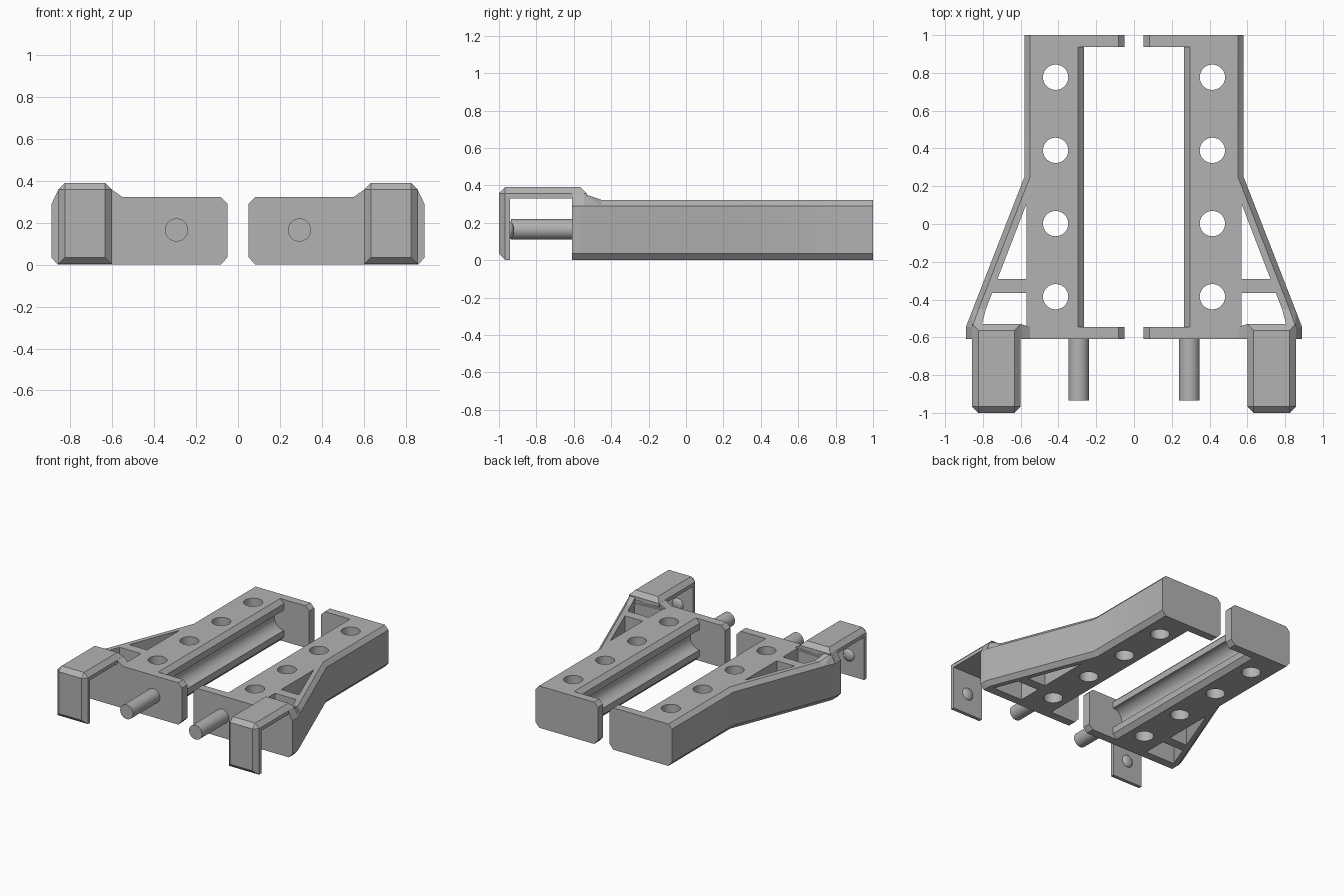
import bpy, bmesh, math
from mathutils import Matrix, Vector

if "Cube" in bpy.data.objects:
    bpy.data.objects.remove(bpy.data.objects["Cube"])

grey = bpy.data.materials.new("plain grey")
grey.diffuse_color = (0.45, 0.45, 0.45, 1)
grey.use_nodes = True
grey.node_tree.nodes["Principled BSDF"].inputs["Base Color"].default_value = grey.diffuse_color


def make(name, bm):
    bmesh.ops.recalc_face_normals(bm, faces=bm.faces)
    me = bpy.data.meshes.new(name)
    bm.to_mesh(me)
    bm.free()
    ob = bpy.data.objects.new(name, me)
    bpy.context.collection.objects.link(ob)
    me.materials.append(grey)
    return ob


def activate(ob):
    bpy.ops.object.select_all(action='DESELECT')
    ob.select_set(True)
    bpy.context.view_layer.objects.active = ob


def loft(bm, layers):
    """Solid through stacked (outline, z) layers."""
    rings = [[bm.verts.new((x, y, z)) for x, y in pts] for pts, z in layers]
    n = len(rings[0])
    for a, b in zip(rings, rings[1:]):
        for i in range(n):
            j = (i + 1) % n
            bm.faces.new((a[i], a[j], b[j], b[i]))
    bm.faces.new(rings[0][::-1])
    bm.faces.new(rings[-1])


def box(bm, lo, hi):
    lo, hi = Vector(lo), Vector(hi)
    m = Matrix.Translation((lo + hi) / 2) @ Matrix.Diagonal((*(hi - lo), 1))
    return bmesh.ops.create_cube(bm, size=1, matrix=m)["verts"]


def cylinder(bm, centre, r, length, axis, seg=40):
    rot = Matrix.Rotation(math.pi / 2, 4, 'X') if axis == 'Y' else Matrix()
    bmesh.ops.create_cone(bm, cap_ends=True, segments=seg, radius1=r, radius2=r,
                          depth=length, matrix=Matrix.Translation(centre) @ rot)


def hull(name, pts):
    bm = bmesh.new()
    vs = [bm.verts.new(p) for p in pts]
    bmesh.ops.convex_hull(bm, input=vs)
    bmesh.ops.dissolve_limit(bm, angle_limit=0.01, verts=bm.verts, edges=bm.edges)
    return make(name, bm)


def cut(ob, bm):
    tool = make("cutter", bm)
    tool.hide_render = True
    mod = ob.modifiers.new("cut", 'BOOLEAN')
    mod.operation, mod.solver, mod.object = 'DIFFERENCE', 'EXACT', tool
    activate(ob)
    bpy.ops.object.modifier_apply(modifier=mod.name)
    bpy.data.objects.remove(tool)


def mirror(ob, smooth=False):
    activate(ob)
    if smooth:
        bpy.ops.object.shade_smooth_by_angle(angle=math.radians(25))
    ob.modifiers.new("mirror", 'MIRROR')


# Side rail: C-shaped plan with chamfered long edges
full = [(0.05, -0.61), (0.89, -0.61), (0.89, -0.545), (0.58, 0.25), (0.58, 1),
        (0.05, 1), (0.05, 0.937), (0.265, 0.937), (0.265, -0.545), (0.05, -0.545)]
inset = [(x - 0.03 if x > 0.4 else x + 0.032, y) for x, y in full]
bm = bmesh.new()
loft(bm, [(inset, 0), (full, 0.035), (full, 0.29), (inset, 0.322)])
rail = make("side_rail", bm)

# Round through holes and the two windows beside the strut
bm = bmesh.new()
for y in (0.777, 0.39, 0.002, -0.385):
    cylinder(bm, (0.415, y, 0.16), 0.067, 0.6, 'Z')
for win in ([(0.57, 0.105), (0.57, -0.29), (0.722, -0.29)],
            [(0.57, -0.365), (0.57, -0.545), (0.82, -0.545), (0.751, -0.365)]):
    loft(bm, [(win, -0.1), (win, 0.5)])
cut(rail, bm)

# Half-round groove along the inner face
bm = bmesh.new()
cylinder(bm, (0.266, 0.196, 0.163), 0.078, 1.478, 'Y')
cut(rail, bm)
mirror(rail, True)

# Hooked cap: chamfered block hollowed to an L
bm = bmesh.new()
box(bm, (0.60, -1, 0.002), (0.857, -0.53, 0.39))


def chamfered(e):
    c = (e.verts[0].co + e.verts[1].co) / 2
    top, front = c.z > 0.38, c.y < -0.99
    return top or front


edges = [e for e in bm.edges if chamfered(e)]
bmesh.ops.bevel(bm, geom=edges, offset=0.033, segments=1, affect='EDGES')
cap = make("hooked_cap", bm)
bm = bmesh.new()
box(bm, (0.4, -0.94, -0.2), (1.1, -0.3, 0.33))
cut(cap, bm)
mirror(cap)

# Sloped seat joining the cap to the rail
seat = hull("cap_seat", [
    (0.60, -0.61, 0.356), (0.857, -0.61, 0.356), (0.60, -0.53, 0.356), (0.857, -0.545, 0.356),
    (0.55, -0.61, 0.322), (0.55, -0.545, 0.322), (0.55, -0.61, 0.30), (0.55, -0.545, 0.30),
    (0.89, -0.61, 0.287), (0.89, -0.545, 0.287)])
mirror(seat)

# Ramp rising along the slanted arm
ramp = hull("arm_ramp", [
    (0.784, -0.45, 0.322), (0.823, -0.45, 0.322), (0.853, -0.45, 0.288),
    (0.81, -0.55, 0.356), (0.857, -0.55, 0.356), (0.888, -0.55, 0.288),
    (0.784, -0.45, 0.28), (0.82, -0.55, 0.28)])
mirror(ramp)

# Locating pin
bm = bmesh.new()
cylinder(bm, (0.293, -0.745, 0.165), 0.055, 0.38, 'Y')
mirror(make("locating_pin", bm), True)

# Rounded snap bump inside the hook
bm = bmesh.new()
bmesh.ops.create_uvsphere(bm, u_segments=24, v_segments=12, radius=0.047,
                          matrix=Matrix.Translation((0.728, -0.942, 0.16)) @ Matrix.Diagonal((1, 0.5, 1, 1)))
mirror(make("snap_bump", bm), True)
